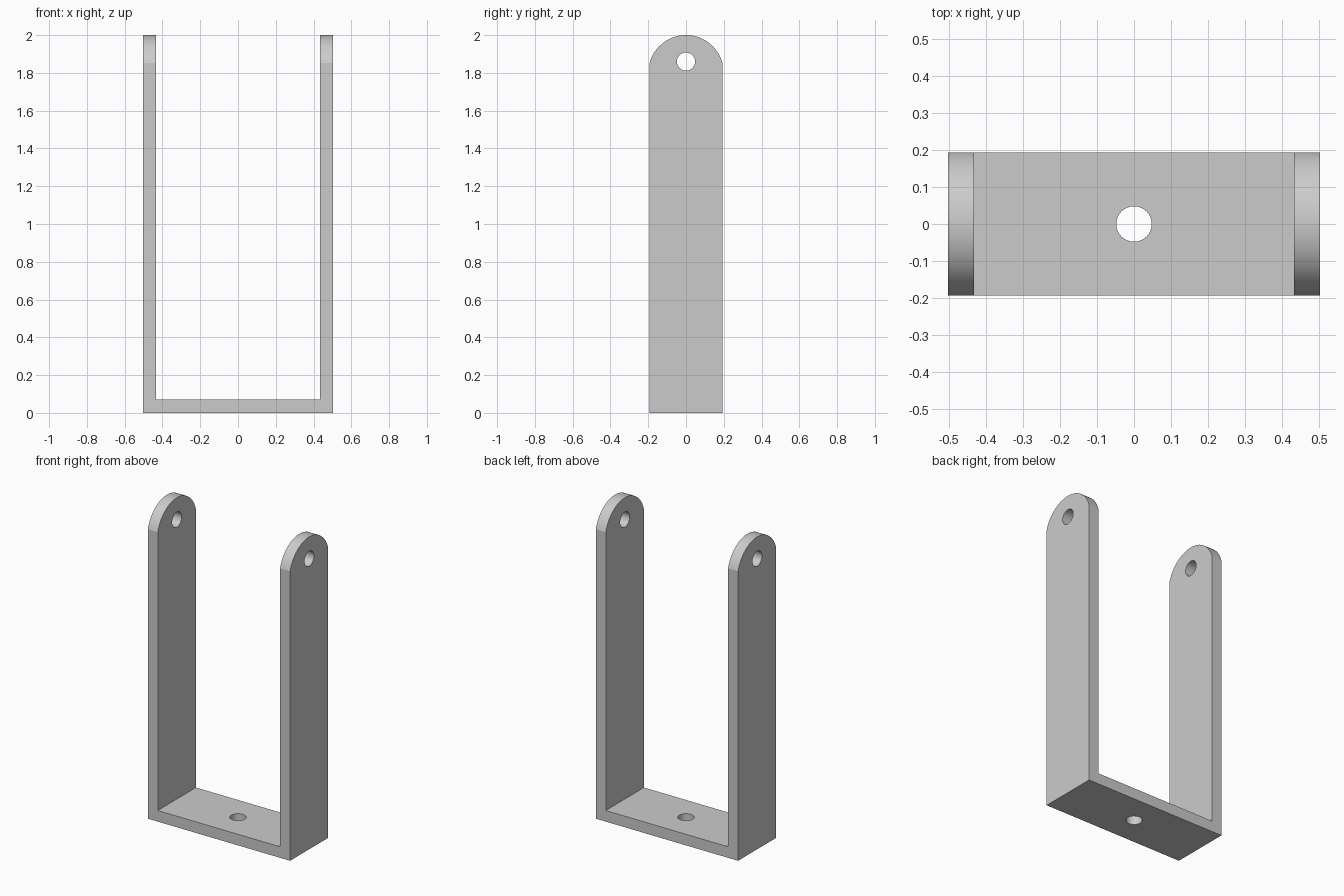
import bpy, bmesh, math
from mathutils import Vector

if "Cube" in bpy.data.objects:
    bpy.data.objects.remove(bpy.data.objects["Cube"], do_unlink=True)

HALF_X, HALF_Y, HEIGHT, THICK = 0.504, 0.193, 2.0, 0.071
HOLE_R, HOLE_Z = 0.048, 1.86
ROUND_R = 0.2

grey = bpy.data.materials.new("plain grey")
grey.use_nodes = True
colour = (0.6, 0.6, 0.6, 1)
grey.diffuse_color = colour
grey.node_tree.nodes["Principled BSDF"].inputs["Base Color"].default_value = colour


def prism(name, points, direction):
    """Extrude a closed outline of 3D points along a direction."""
    bm = bmesh.new()
    face = bm.faces.new([bm.verts.new(p) for p in points])
    moved = bmesh.ops.extrude_face_region(bm, geom=[face])["geom"]
    verts = [v for v in moved if isinstance(v, bmesh.types.BMVert)]
    bmesh.ops.translate(bm, verts=verts, vec=Vector(direction))
    bmesh.ops.recalc_face_normals(bm, faces=bm.faces)
    mesh = bpy.data.meshes.new(name)
    bm.to_mesh(mesh)
    bm.free()
    mesh.materials.append(grey)
    obj = bpy.data.objects.new(name, mesh)
    bpy.context.collection.objects.link(obj)
    return obj


def circle(radius, steps=48):
    for i in range(steps):
        a = math.tau * i / steps
        yield radius * math.cos(a), radius * math.sin(a)


# U-shaped strap outline, extruded front to back
inner = HALF_X - THICK
outline = [(-HALF_X, 0), (HALF_X, 0), (HALF_X, HEIGHT), (inner, HEIGHT),
           (inner, THICK), (-inner, THICK), (-inner, HEIGHT), (-HALF_X, HEIGHT)]
bracket = prism("u_bracket", [(x, -HALF_Y, z) for x, z in outline], (0, 2 * HALF_Y, 0))

# Side silhouette that rounds the arm tips
reach = math.asin(HALF_Y / ROUND_R)
arc = [reach * (1 - 2 * i / 32) for i in range(33)]
side = [(-HALF_Y, -0.1), (HALF_Y, -0.1)]
side += [(ROUND_R * math.sin(a), HEIGHT - ROUND_R + ROUND_R * math.cos(a)) for a in arc]
# Sides are slightly oversized so only the tips are trimmed
trim = prism("tip_trim", [(-1, y * 1.0005, z) for y, z in side], (2, 0, 0))

# Pin hole through both arms, and mounting hole through the base
pin = prism("pin_hole", [(-1, y, HOLE_Z + z) for y, z in circle(HOLE_R)], (2, 0, 0))
mount = prism("mount_hole", [(x, y, -0.1) for x, y in circle(HOLE_R)], (0, 0, 0.4))

bpy.context.view_layer.objects.active = bracket
bracket.select_set(True)
for cutter, operation in ((trim, "INTERSECT"), (pin, "DIFFERENCE"), (mount, "DIFFERENCE")):
    cutter.hide_render = True
    mod = bracket.modifiers.new(cutter.name, "BOOLEAN")
    mod.operation, mod.object, mod.solver = operation, cutter, "EXACT"
    bpy.ops.object.modifier_apply(modifier=mod.name)
    bpy.data.objects.remove(cutter, do_unlink=True)

# Smooth curved tips and bores, crisp edges elsewhere
bpy.ops.object.select_all(action="DESELECT")
bracket.select_set(True)
bpy.ops.object.shade_smooth_by_angle(angle=math.radians(12))
